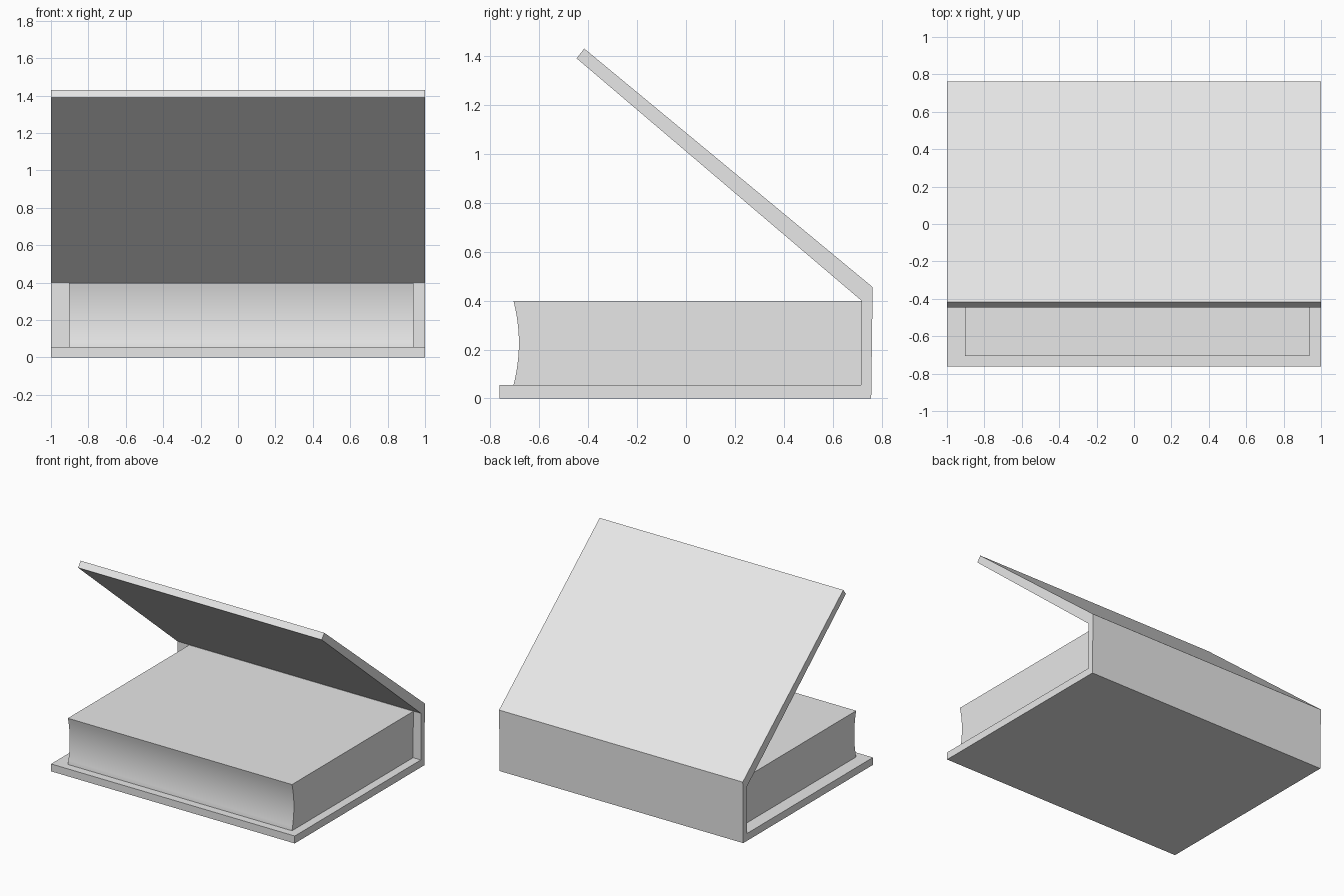
import bpy
import bmesh

cube = bpy.data.objects.get("Cube")
if cube:
    bpy.data.objects.remove(cube, do_unlink=True)

GREY = (0.8, 0.8, 0.8, 1.0)
grey = bpy.data.materials.new("plain_grey")
grey.use_nodes = True
grey.diffuse_color = GREY
grey.node_tree.nodes["Principled BSDF"].inputs["Base Color"].default_value = GREY


def extrude_profile(name, profile, x_min, x_max):
    """Sweep a closed (y, z) outline along x into a solid."""
    bm = bmesh.new()
    face = bm.faces.new([bm.verts.new((x_min, y, z)) for y, z in profile])
    swept = bmesh.ops.extrude_face_region(bm, geom=[face])
    moved = [v for v in swept["geom"] if isinstance(v, bmesh.types.BMVert)]
    bmesh.ops.translate(bm, verts=moved, vec=(x_max - x_min, 0, 0))
    bmesh.ops.recalc_face_normals(bm, faces=bm.faces)
    mesh = bpy.data.meshes.new(name)
    bm.to_mesh(mesh)
    bm.free()
    mesh.materials.append(grey)
    obj = bpy.data.objects.new(name, mesh)
    bpy.context.collection.objects.link(obj)
    return obj


# Cover: lower board, spine and raised upper board in one outline
extrude_profile("book_cover", [
    (-0.763, 0), (0.757, 0), (0.763, 0.455), (-0.416, 1.43),
    (-0.447, 1.39), (0.717, 0.40), (0.715, 0.055), (-0.763, 0.055),
], -1, 1)

# Page block: hollowed fore edge, back and underside tucked into the cover
STEPS = 12
TOP, BOTTOM = 0.398, 0.055
fore_edge = []
for i in range(STEPS + 1):
    t = i / STEPS
    fore_edge.append((-0.705 + 0.022 * (1 - (2 * t - 1) ** 2),
                      BOTTOM + (TOP - BOTTOM) * t))
pages = extrude_profile(
    "page_block",
    [(-0.705, 0.05)] + fore_edge + [(0.72, TOP), (0.72, 0.05)],
    -0.903, 0.937)

# Smooth the curved fore edge, keep the block corners sharp
bpy.ops.object.select_all(action="DESELECT")
pages.select_set(True)
bpy.context.view_layer.objects.active = pages
bpy.ops.object.shade_smooth_by_angle(angle=0.5)
